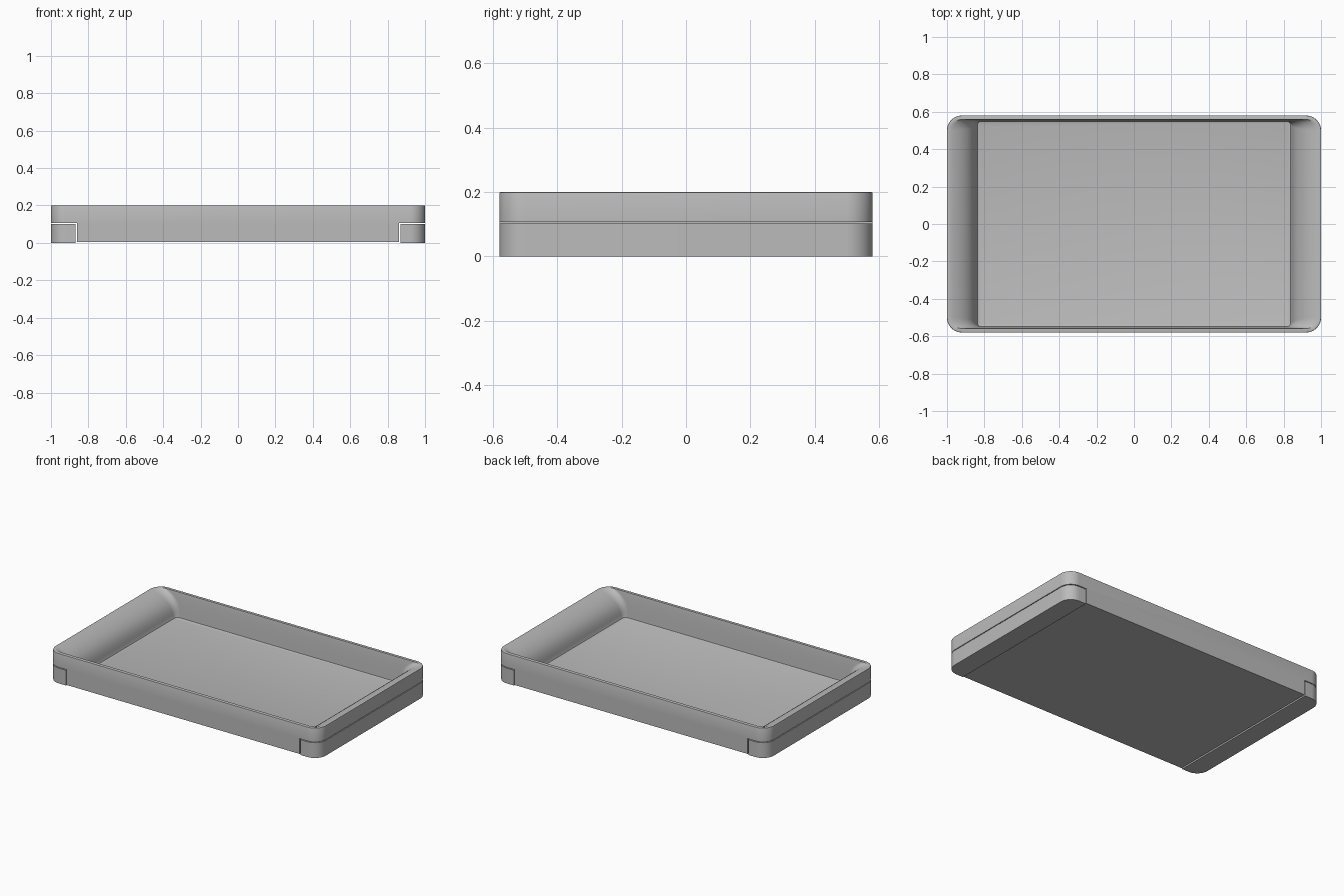
import bpy, bmesh, math

if "Cube" in bpy.data.objects:
    bpy.data.objects.remove(bpy.data.objects["Cube"])

grey = bpy.data.materials.new("grey plastic")
grey.diffuse_color = (0.5, 0.5, 0.5, 1)
grey.use_nodes = True
grey.node_tree.nodes["Principled BSDF"].inputs["Base Color"].default_value = grey.diffuse_color
N = 10  # segments per rounded corner


def ring(bm, hx, hy, r, z):
    """Rounded rectangle loop of vertices."""
    verts = []
    for k, (sx, sy) in enumerate([(1, 1), (-1, 1), (-1, -1), (1, -1)]):
        for i in range(N + 1):
            a = math.pi / 2 * (k + i / N)
            verts.append(bm.verts.new((sx * (hx - r) + r * math.cos(a),
                                       sy * (hy - r) + r * math.sin(a), z)))
    return verts


def loft(name, levels):
    """Skin a stack of rounded rectangles and cap both ends."""
    bm = bmesh.new()
    rings = [ring(bm, *lv) for lv in levels]
    for a, b in zip(rings, rings[1:]):
        n = len(a)
        for i in range(n):
            bm.faces.new((a[i], a[(i + 1) % n], b[(i + 1) % n], b[i]))
    bm.faces.new(rings[0][::-1])
    bm.faces.new(rings[-1])
    bmesh.ops.recalc_face_normals(bm, faces=bm.faces)
    me = bpy.data.meshes.new(name)
    bm.to_mesh(me)
    bm.free()
    me.materials.append(grey)
    ob = bpy.data.objects.new(name, me)
    bpy.context.collection.objects.link(ob)
    return ob


def cutter(name, lo, hi):
    bpy.ops.mesh.primitive_cube_add(size=1, location=[(a + b) / 2 for a, b in zip(lo, hi)])
    ob = bpy.context.object
    ob.name = name
    ob.scale = [b - a for a, b in zip(lo, hi)]
    ob.hide_render = True
    ob.hide_set(True)
    ob.display_type = 'WIRE'
    return ob


def boolean(ob, cut, op):
    m = ob.modifiers.new(op.lower(), 'BOOLEAN')
    m.operation, m.object, m.solver = op, cut, 'EXACT'


def smooth(ob):
    bpy.ops.object.select_all(action='DESELECT')
    ob.select_set(True)
    bpy.context.view_layer.objects.active = ob
    for m in list(ob.modifiers):
        bpy.ops.object.modifier_apply(modifier=m.name)
    bpy.ops.object.shade_smooth_by_angle(angle=math.radians(32))


# Tray body: outer wall, rim, then convex end slopes down to the floor
outer = [(1, 0.58, 0.08, 0.005), (1, 0.58, 0.08, 0.196),
         (0.999, 0.579, 0.079, 0.199), (0.996, 0.576, 0.076, 0.2)]
slope = [(0.987, 0.2), (0.97, 0.195), (0.95, 0.187), (0.93, 0.177), (0.91, 0.164),
         (0.893, 0.150), (0.878, 0.134), (0.866, 0.117), (0.857, 0.099),
         (0.850, 0.080), (0.845, 0.060), (0.841, 0.042), (0.838, 0.036), (0.830, 0.033)]
inner = []
for x, z in slope:
    t = (0.2 - z) / 0.167
    inner.append((x, 0.558 - 0.009 * t - (0.006 if z < 0.034 else 0), 0.062 - 0.04 * t, z))
body = loft("tray_body", outer + inner)

# End feet fill the stepped notches, leaving a fine shadow gap
helpers = []
for s, side in ((-1, "left"), (1, "right")):
    def span(a, b):
        return sorted((s * a, s * b))
    x0, x1 = span(0.862, 1.2)
    notch = cutter(side + "_notch_cutter", (x0, -1, -0.1), (x1, 1, 0.107))
    boolean(body, notch, 'DIFFERENCE')
    foot = loft(side + "_foot", [(1, 0.58, 0.08, 0), (1, 0.58, 0.08, 0.102)])
    x0, x1 = span(0.868, 1.2)
    box = cutter(side + "_foot_cutter", (x0, -1, -0.1), (x1, 1, 0.3))
    boolean(foot, box, 'INTERSECT')
    smooth(foot)
    helpers += [notch, box]
smooth(body)
for h in helpers:
    bpy.data.objects.remove(h)
